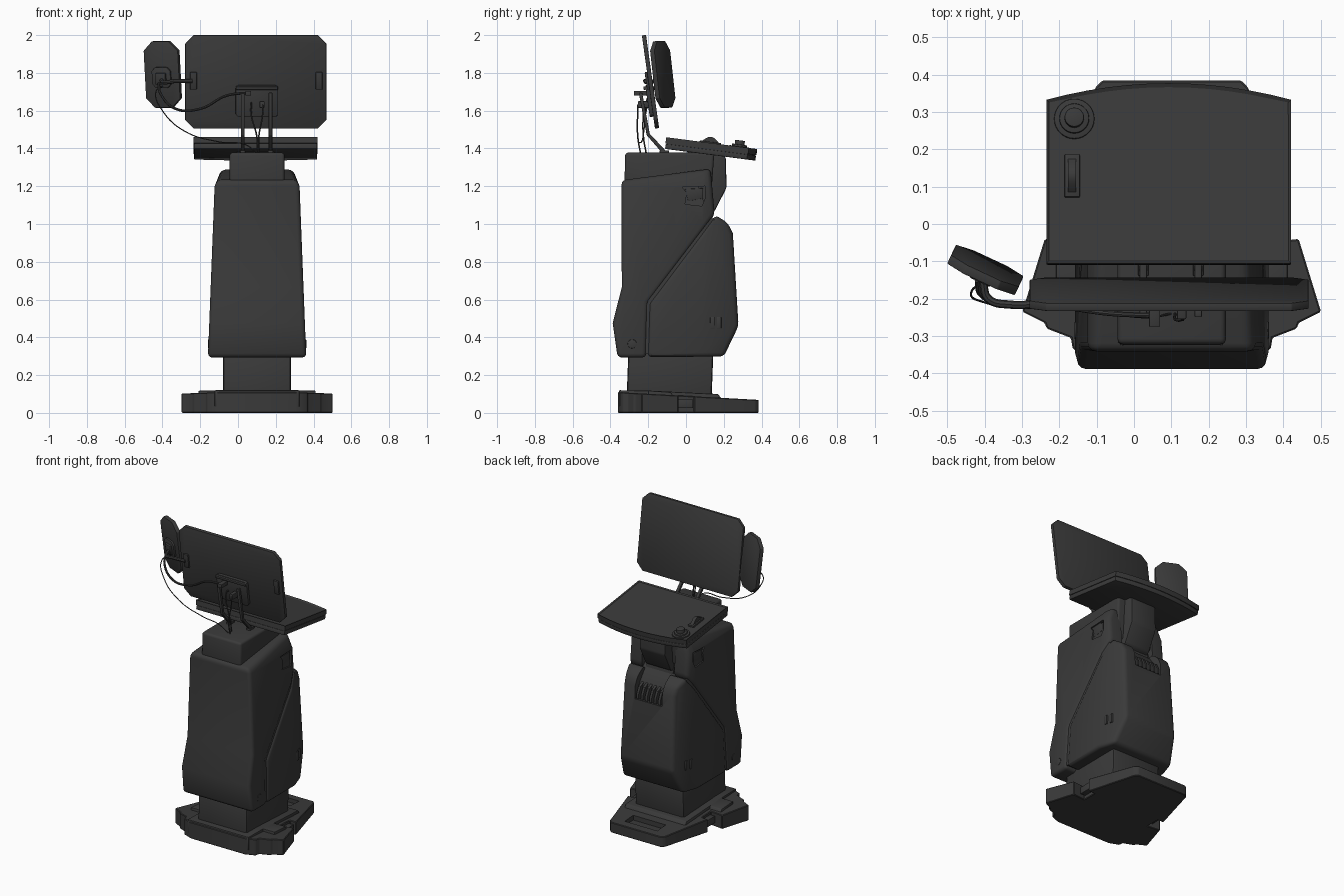
import bpy, bmesh, math
from mathutils import Matrix

if "Cube" in bpy.data.objects:
    bpy.data.objects.remove(bpy.data.objects["Cube"])

CX = 0.101  # body centre line
dark = bpy.data.materials.new("dark_grey")
dark.diffuse_color = (0.042, 0.042, 0.042, 1)
dark.use_nodes = True
dark.node_tree.nodes["Principled BSDF"].inputs["Base Color"].default_value = dark.diffuse_color
T, R, rad = Matrix.Translation, Matrix.Rotation, math.radians


def prism(name, pts, axis, d0, d1, bevel=0.0, segs=2, M=None, warp=None):
    """Extrude a 2D outline along an axis; optional vertex warp, bevel and placement."""
    place = {'x': lambda u, v, d: (d, u, v), 'y': lambda u, v, d: (u, d, v), 'z': lambda u, v, d: (u, v, d)}[axis]
    bm = bmesh.new()
    a = [bm.verts.new(place(u, v, d0)) for u, v in pts]
    b = [bm.verts.new(place(u, v, d1)) for u, v in pts]
    bm.faces.new(a)
    bm.faces.new(b)
    n = len(pts)
    for i in range(n):
        bm.faces.new((a[i], a[(i + 1) % n], b[(i + 1) % n], b[i]))
    bmesh.ops.recalc_face_normals(bm, faces=bm.faces[:])
    if warp:
        warp(bm)
    me = bpy.data.meshes.new(name)
    bm.to_mesh(me)
    bm.free()
    me.materials.append(dark)
    ob = bpy.data.objects.new(name, me)
    bpy.context.collection.objects.link(ob)
    if M:
        ob.matrix_world = M
    if bevel:
        m = ob.modifiers.new("bevel", 'BEVEL')
        m.width, m.segments, m.limit_method, m.angle_limit = bevel, segs, 'ANGLE', rad(25)
    return ob


def box(name, x0, x1, y0, y1, z0, z1, bevel=0.0, M=None):
    return prism(name, [(x0, y0), (x1, y0), (x1, y1), (x0, y1)], 'z', z0, z1, bevel, M=M)


def cut(ob, cutter):
    cutter.hide_render = True
    m = ob.modifiers.new("cut", 'BOOLEAN')
    m.operation, m.object, m.solver = 'DIFFERENCE', cutter, 'EXACT'
    cutters.append(cutter)


def chamfered(w, h, c):
    x, z = w / 2, h / 2
    return [(-x + c, -z), (x - c, -z), (x, -z + c), (x, z - c), (x - c, z), (-x + c, z), (-x, z - c), (-x, -z + c)]


def circle(r, n=24, cx=0, cy=0):
    return [(cx + r * math.cos(i * math.tau / n), cy + r * math.sin(i * math.tau / n)) for i in range(n)]


def tube(name, pts, r):
    cu = bpy.data.curves.new(name, 'CURVE')
    cu.dimensions, cu.bevel_depth, cu.bevel_resolution, cu.use_fill_caps = '3D', r, 2, True
    s = cu.splines.new('BEZIER')
    s.bezier_points.add(len(pts) - 1)
    for p, co in zip(s.bezier_points, pts):
        p.co, p.handle_left_type, p.handle_right_type = co, 'AUTO', 'AUTO'
    cu.resolution_u = 8
    cu.materials.append(dark)
    ob = bpy.data.objects.new(name, cu)
    bpy.context.collection.objects.link(ob)


def half_width(y, z):
    w = 0.26 - 0.039 * (z - 0.3) if z <= 1.2 else 0.225 - 0.4 * (z - 1.2)
    return w - 0.32 * max(0, y - 0.09)


def taper(inset=0.0):
    def warp(bm):
        for co, no in (((0, 0, 1.2), (0, 0, 1)), ((0, 0.09, 0), (0, 1, 0))):
            bmesh.ops.bisect_plane(bm, geom=bm.verts[:] + bm.edges[:] + bm.faces[:], plane_co=co, plane_no=no)
        for v in bm.verts:
            v.co.x = CX + math.copysign(half_width(v.co.y, v.co.z) - inset, v.co.x)
    return warp


cutters = []

# Base: winged floor plate, raised centre and nose pocket
half = [(0.185, 0.385), (0.205, 0.365), (0.295, 0.045), (0.25, 0.045), (0.25, -0.05), (0.34, -0.04),
        (0.40, -0.235), (0.34, -0.265), (0.335, -0.28), (0.27, -0.305), (0.265, -0.335), (0.2, -0.36)]
plan = [(CX + x, y) for x, y in half] + [(CX - x, y) for x, y in reversed(half)]


def slope_top(bm):
    for v in bm.verts:
        if v.co.z > 0.05:
            v.co.z = 0.09 - 0.055 * v.co.y


base = prism("base_plate", plan, 'z', 0, 0.1, 0.004, 1, warp=slope_top)
cut(base, box("nose_pocket_cutter", CX - 0.12, CX + 0.12, 0.24, 0.33, 0.045, 0.2))
prism("base_riser", [(-0.355, 0.03), (-0.355, 0.12), (-0.2, 0.118), (0.17, 0.1), (0.22, 0.03)], 'x', CX - 0.225, CX + 0.225, 0.006)
for s in (-1, 1):
    x = sorted((CX + s * 0.23, CX + s * 0.285))
    box("base_side_block", *x, -0.045, 0.038, 0.025, 0.072, 0.004)
    prism("base_side_rib", [(-0.2, 0.06), (-0.2, 0.118), (-0.08, 0.11), (-0.05, 0.06)], 'x',
          *sorted((CX + s * 0.21, CX + s * 0.31)), 0.005)

# Pedestal between base and body
prism("pedestal", [(-0.315, 0.06), (-0.305, 0.33), (0.145, 0.33), (0.135, 0.06)], 'x', CX - 0.18, CX + 0.18, 0.015)

# Body: inner core with front and rear shells separated by a seam
recess = [(0.11, 1.15), (0.13, 1.05), (0.205, 0.95), (0.222, 0.865), (0.4, 0.865), (0.4, 1.15)]
slot_x = (CX - 0.1, CX + 0.1)
core = prism("body_core", [(-0.34, 0.31), (-0.32, 0.7), (-0.32, 1.2), (0.05, 1.24), (0.12, 1.05), (0.15, 1.02),
                           (0.22, 0.9), (0.25, 0.45), (0.19, 0.315)], 'x', -1, 1, warp=taper(0.009))
front = prism("front_shell", [(-0.362, 0.293), (-0.388, 0.475), (-0.34, 0.665), (-0.341, 1.232), (0.13, 1.292),
                              (0.152, 1.05), (0.138, 1.03), (-0.202, 0.585), (-0.211, 0.293)], 'x', -1, 1, 0.022, 3, warp=taper())
rear = prism("rear_shell", [(-0.205, 0.296), (-0.196, 0.58), (0.142, 1.028), (0.155, 1.048), (0.222, 1.005), (0.248, 0.95),
                            (0.278, 0.46), (0.2, 0.298)], 'x', -1, 1, 0.022, 3, warp=taper())
cut(front, box("neck_slot_cutter", CX - 0.12, CX + 0.12, 0.06, 0.3, 1.02, 1.4))
for shell in (core, rear):
    cut(shell, prism("vent_recess_cutter", recess, 'x', *slot_x))
prism("neck_back_wall", [(0.0, 1.15), (0.1, 1.15), (0.135, 1.04), (0.135, 0.98), (0.0, 0.98)], 'x', *slot_x)
for i in range(6):
    x = CX + (i - 2.5) * 0.032
    prism("vent_fin", [(0.19, 0.965), (0.23, 0.945), (0.252, 0.9), (0.253, 0.87), (0.19, 0.86)], 'x', x - 0.008, x + 0.008)

# Side details on both flanks: grip recess, twin slots, round cap
grip = [(-0.02, 1.195), (0.1, 1.2), (0.1, 1.135), (0.085, 1.095), (-0.005, 1.105), (0.005, 1.165)]
for s in (-1, 1):
    def span(y, z, i, o):
        return sorted((CX + s * (half_width(y, z) - i), CX + s * (half_width(y, z) + o)))
    cut(front, prism("grip_cutter", grip, 'x', *span(0, 1.15, 0.025, 0.05)))
    prism("grip_plate", [(-0.005, 1.185), (0.09, 1.19), (0.09, 1.135), (0.01, 1.12)], 'x', *span(0, 1.15, 0.03, -0.006), 0.004)
    prism("round_cap", circle(0.024, 20, -0.285, 0.365), 'x', *span(0, 0.365, 0.02, 0.003), 0.003)
    for y in (0.14, 0.175):
        slot = [(y - 0.012, 0.447), (y + 0.012, 0.447), (y + 0.012, 0.508), (y - 0.012, 0.508)]
        prism("side_slot", slot, 'x', *span(y, 0.48, 0.02, 0.006), 0.003)

# Head block and rear neck column
prism("head_block", [(-0.326, 1.2), (-0.322, 1.378), (0.15, 1.378), (0.13, 1.1), (0.0, 1.1)], 'x', CX - 0.145, CX + 0.145, 0.015, 3)
prism("neck_column", [(0.03, 1.0), (0.15, 1.065), (0.214, 1.19), (0.212, 1.35), (0.19, 1.375), (0.03, 1.375)],
      'x', CX - 0.095, CX + 0.095, 0.01)

# Tray with bowed rear edge, tilted down toward the user
MT = T((CX - 0.008, 0.136, 1.426)) @ R(rad(-7.4), 4, 'X')


def tray_outline(m):
    w, n = 0.328 - m, 12
    arc = [(w - 2 * w * i / n, 0.198 - m + 0.045 * (1 - (1 - 2 * i / n) ** 2)) for i in range(n + 1)]
    return [(-w, -0.243 + m), (w, -0.243 + m)] + arc


def tray_inset(bm):
    top = max(bm.faces, key=lambda f: f.calc_center_median().z)
    bmesh.ops.inset_region(bm, faces=[top], thickness=0.01)
    for v in top.verts:
        v.co.z -= 0.006


prism("tray_top", tray_outline(0), 'z', -0.03, 0.002, M=MT, warp=tray_inset)
prism("tray_seam", tray_outline(0.005), 'z', -0.034, -0.028, M=MT)
prism("tray_underside", tray_outline(0.002), 'z', -0.06, -0.033, 0.004, M=MT)
box("tray_mount", -0.1, 0.1, -0.12, 0.06, -0.09, -0.055, 0.006, MT)
for r, z in ((0.054, 0.004), (0.04, 0.014), (0.026, 0.036)):
    prism("tray_knob", circle(r, 28, -0.253, 0.147), 'z', -0.01, z, 0.003, M=MT)
box("lever_plate", -0.279, -0.238, -0.065, 0.05, -0.01, 0.008, 0.003, MT)
lever = [(-0.055 + 0.095 * i / 10, 0.005 + 0.03 * math.sin(math.pi * i / 10)) for i in range(11)]
prism("lever_handle", lever, 'x', -0.27, -0.248, M=MT)

# Main monitor, screen toward the rear, with back plate and side grips
MM = T((0.094, -0.188, 1.753)) @ R(rad(8), 4, 'X')
prism("main_monitor", chamfered(0.747, 0.498, 0.045), 'y', -0.011, 0.011, 0.003, M=MM)
prism("monitor_mount_plate", chamfered(0.225, 0.17, 0.014), 'y', -0.03, -0.01, 0.004, M=MM @ T((0.006, 0, -0.1)))
box("mount_cap", -0.105, 0.117, -0.042, -0.01, -0.038, -0.02, 0.004, MM)
for x in (-0.33, 0.335):
    box("monitor_grip", x - 0.018, x + 0.018, -0.024, -0.01, -0.04, 0.055, 0.005, MM)

# Twin support arms from head block to mount
arm = [(-0.25, 1.695), (-0.208, 1.47), (-0.12, 1.37), (-0.105, 1.385), (-0.192, 1.478), (-0.232, 1.695)]
for x in (0.025, 0.172):
    prism("support_arm", arm, 'x', x - 0.01, x + 0.01, 0.003)
    box("arm_foot", x - 0.014, x + 0.014, -0.14, -0.09, 1.37, 1.39, 0.004)

# Small side monitor on a bent arm
MS = T((-0.398, -0.123, 1.792)) @ R(rad(-25), 4, 'Z') @ R(rad(7), 4, 'X')
prism("side_monitor", chamfered(0.2, 0.354, 0.05), 'y', -0.013, 0.013, 0.003, M=MS)
prism("side_monitor_mount", chamfered(0.11, 0.11, 0.02), 'y', -0.024, -0.01, 0.004, M=MS @ T((0, 0, -0.015)))
box("side_monitor_socket", -0.03, 0.03, -0.036, -0.02, -0.05, 0.01, 0.004, MS)
tube("side_monitor_arm", [(-0.405, -0.155, 1.76), (-0.39, -0.2, 1.75), (-0.33, -0.216, 1.757), (-0.24, -0.212, 1.757)], 0.011)

# Cables
tube("thick_cable", [(-0.42, -0.15, 1.745), (-0.41, -0.19, 1.69), (-0.33, -0.217, 1.61), (-0.2, -0.222, 1.61),
                     (-0.06, -0.24, 1.68), (0.06, -0.245, 1.695)], 0.007)
tube("thin_cable", [(-0.4, -0.15, 1.73), (-0.435, -0.18, 1.7), (-0.4, -0.21, 1.6), (-0.28, -0.223, 1.49),
                    (-0.1, -0.235, 1.435), (0.04, -0.25, 1.42), (0.1, -0.24, 1.375)], 0.003)
for i, (x0, x1, y) in enumerate(((0.07, 0.1, -0.225), (0.13, 0.11, -0.255))):
    tube("mount_cable", [(x0, -0.19, 1.63), (x0, y + 0.01, 1.64), (x0, y, 1.58), (x1, y, 1.46), (x1, y + 0.015, 1.37)], 0.004)
box("cable_clip", 0.115, 0.14, -0.255, -0.19, 1.615, 1.65, 0.003)
box("cable_plug", 0.04, 0.07, -0.275, -0.2, 1.68, 1.705, 0.003)

# Bake modifiers, remove cutters, shade
bpy.ops.object.select_all(action='DESELECT')
for ob in bpy.context.scene.objects:
    if ob not in cutters:
        ob.select_set(True)
        bpy.context.view_layer.objects.active = ob
bpy.ops.object.convert(target='MESH')
for c in cutters:
    bpy.data.objects.remove(c)
bpy.ops.object.shade_smooth_by_angle(angle=rad(30))
